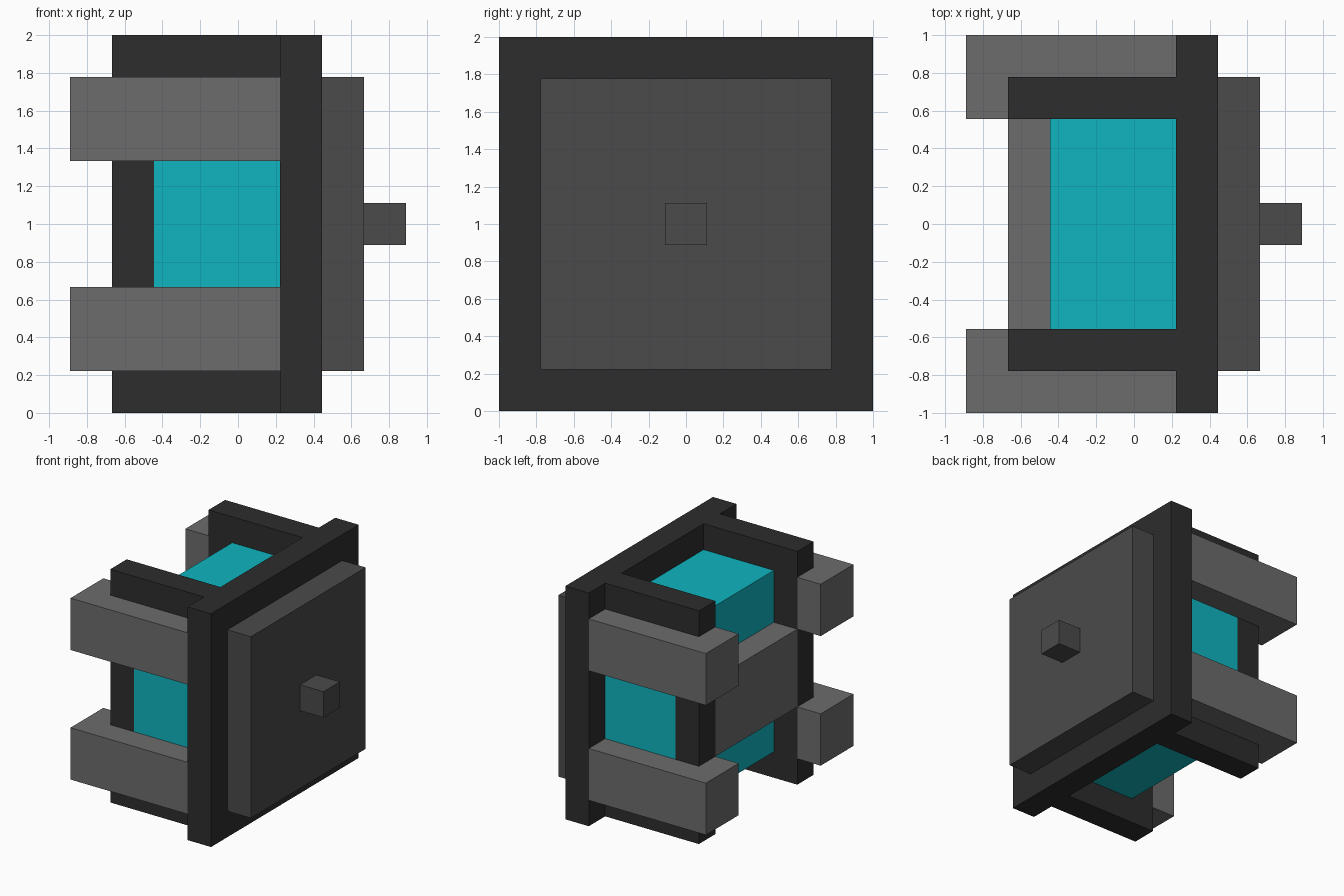
import bpy
import bmesh

if "Cube" in bpy.data.objects:
    bpy.data.objects.remove(bpy.data.objects["Cube"], do_unlink=True)

U = 2 / 9  # grid module: the model is 9 modules tall


def material(name, r, g, b):
    m = bpy.data.materials.new(name)
    m.diffuse_color = (r, g, b, 1)
    m.use_nodes = True
    bsdf = m.node_tree.nodes["Principled BSDF"]
    bsdf.inputs["Base Color"].default_value = (r, g, b, 1)
    bsdf.inputs["Roughness"].default_value = 0.8
    return m


DARK = material("charcoal", 0.026, 0.026, 0.026)
MID = material("dark grey", 0.069, 0.069, 0.069)
LIGHT = material("mid grey", 0.15, 0.15, 0.15)
CYAN = material("cyan", 0.0048, 0.462, 0.527)


def prism(name, axis, profile, lo, hi, mat):
    """Extrude a flat profile along an axis from lo to hi, in modules."""
    def place(a, b):
        return {"x": (lo, a, b), "y": (a, lo, b), "z": (a, b, lo)}[axis]

    bm = bmesh.new()
    face = bm.faces.new([bm.verts.new(place(a, b)) for a, b in profile])
    ext = bmesh.ops.extrude_face_region(bm, geom=[face])
    step = [0, 0, 0]
    step["xyz".index(axis)] = hi - lo
    verts = [v for v in ext["geom"] if isinstance(v, bmesh.types.BMVert)]
    bmesh.ops.translate(bm, vec=step, verts=verts)
    bmesh.ops.scale(bm, vec=(U, U, U), verts=bm.verts)
    bmesh.ops.recalc_face_normals(bm, faces=bm.faces)
    mesh = bpy.data.meshes.new(name)
    bm.to_mesh(mesh)
    bm.free()
    mesh.materials.append(mat)
    obj = bpy.data.objects.new(name, mesh)
    bpy.context.collection.objects.link(obj)
    return obj


def rect(a0, a1, b0, b1):
    return [(a0, b0), (a1, b0), (a1, b1), (a0, b1)]


# Square mounting plate, raised panel and small knob
prism("mounting_plate", "x", rect(-4.5, 4.5, 0, 9), 1, 2, DARK)
prism("raised_panel", "x", rect(-3.5, 3.5, 1, 8), 2, 3, MID)
prism("knob", "x", rect(-0.5, 0.5, 4, 5), 3, 4, MID)

# Glowing core, with shoulders that fill the side wall openings
prism("core", "x", [(-2.5, 1), (2.5, 1), (2.5, 3), (3.5, 3), (3.5, 6), (2.5, 6),
                    (2.5, 8), (-2.5, 8), (-2.5, 6), (-3.5, 6), (-3.5, 3), (-2.5, 3)],
      -2, 1, CYAN)

# Cross bar between the side walls
prism("cross_bar", "x", rect(-2.5, 2.5, 3, 6), -3, -2, LIGHT)

# C-shaped side walls and hooked clamp bars on both sides
wall = [(-3, 0), (1, 0), (1, 3), (-2, 3), (-2, 6), (1, 6), (1, 9), (-3, 9)]
for side, s in (("front", -1), ("back", 1)):
    prism(side + "_wall", "y", wall, s * 2.5, s * 3.5, DARK)
    hook = [(1, s * 4.5), (-4, s * 4.5), (-4, s * 2.5),
            (-3, s * 2.5), (-3, s * 3.5), (1, s * 3.5)]
    for level, z in (("lower", 1), ("upper", 6)):
        prism(f"{side}_{level}_clamp", "z", hook, z, z + 2, LIGHT)
